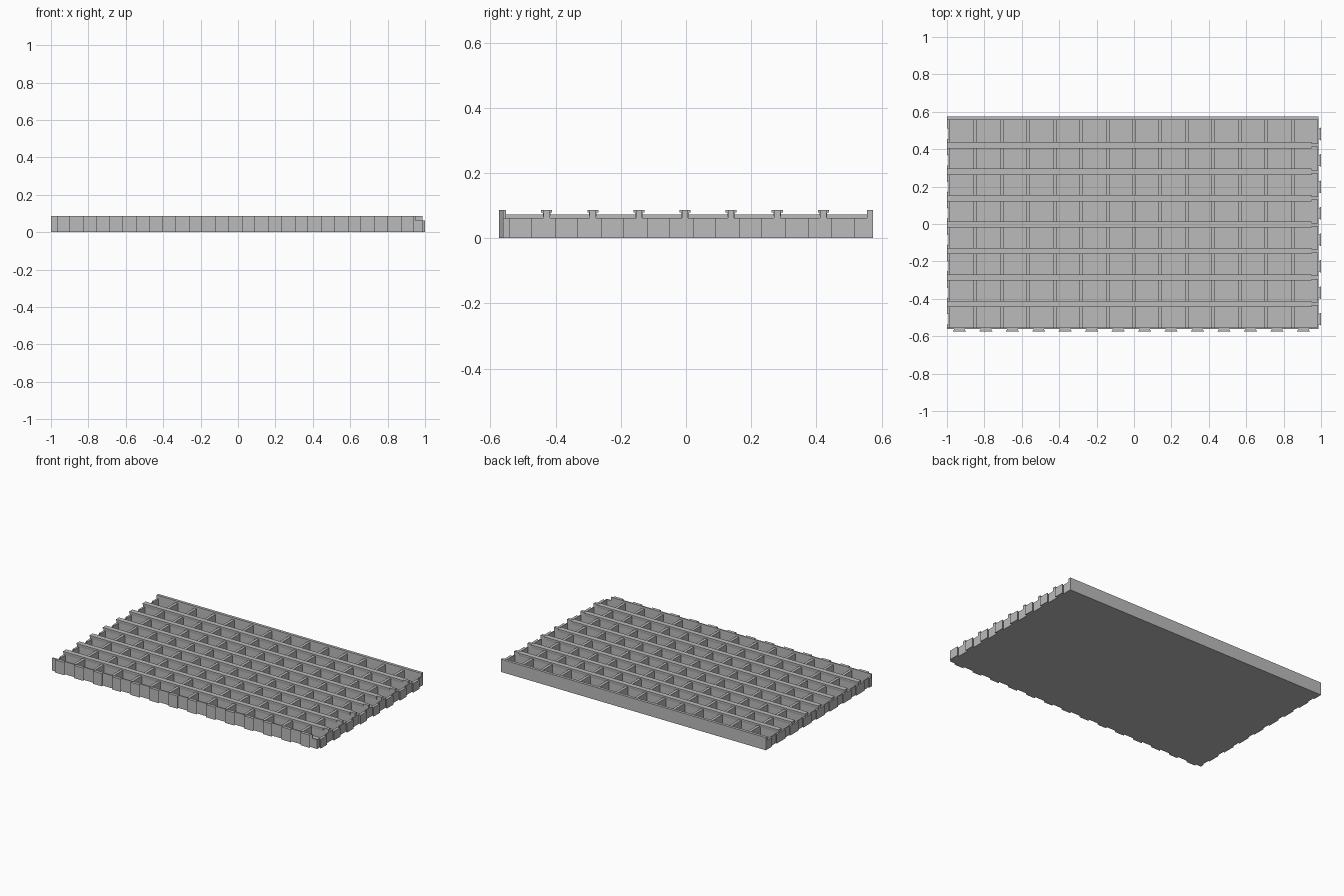
import bpy
import bmesh

if "Cube" in bpy.data.objects:
    bpy.data.objects.remove(bpy.data.objects["Cube"])

PITCH = 0.1415
X0, X1 = -0.988, 0.986      # cell area limits in x
Y0, Y1 = -0.561, 0.574      # front face and back face
FLOOR, LOW, MID, TOP = 0.012, 0.062, 0.073, 0.086
COLS, ROWS = 14, 8

grey = bpy.data.materials.new("plain grey")
grey.diffuse_color = (0.5, 0.5, 0.5, 1)
grey.use_nodes = True
grey.node_tree.nodes["Principled BSDF"].inputs["Base Color"].default_value = grey.diffuse_color


def prism(bm, pts, axis, a, b):
    """Extrude a closed 2D profile along x or z from a to b."""
    def place(p, t):
        return (t, p[0], p[1]) if axis == "x" else (p[0], p[1], t)
    lo = [bm.verts.new(place(p, a)) for p in pts]
    hi = [bm.verts.new(place(p, b)) for p in pts]
    bm.faces.new(lo[::-1])
    bm.faces.new(hi)
    n = len(pts)
    for i in range(n):
        j = (i + 1) % n
        bm.faces.new((lo[i], lo[j], hi[j], hi[i]))


def box(bm, x0, x1, y0, y1, z0, z1):
    prism(bm, [(x0, y0), (x1, y0), (x1, y1), (x0, y1)], "z", z0, z1)


def finish(bm, name):
    bmesh.ops.recalc_face_normals(bm, faces=bm.faces)
    mesh = bpy.data.meshes.new(name)
    bm.to_mesh(mesh)
    bm.free()
    mesh.materials.append(grey)
    obj = bpy.data.objects.new(name, mesh)
    bpy.context.collection.objects.link(obj)


# Floor plate
bm = bmesh.new()
box(bm, X0, X1, Y0, Y1, 0, FLOOR)
finish(bm, "floor")

# Thick plain back wall
bm = bmesh.new()
box(bm, -1, X1, 0.555, Y1, 0, TOP)
finish(bm, "back_wall")

# Thin front wall, stepped down at its right end
bm = bmesh.new()
box(bm, -1, 0.95, Y0, -0.553, 0, TOP)
box(bm, 0.95, X1, Y0, -0.553, 0, LOW)
finish(bm, "front_wall")

# Low thin side walls
bm = bmesh.new()
box(bm, X1 - 0.005, X1, Y0, 0.556, 0, LOW)
finish(bm, "right_wall")
bm = bmesh.new()
box(bm, X0 - 0.003, X0 + 0.002, Y0, 0.556, 0, LOW)
finish(bm, "left_wall")

# Low cross ribs
bm = bmesh.new()
for i in range(1, COLS):
    x = (i - COLS / 2) * PITCH
    box(bm, x - 0.0095, x + 0.0095, -0.554, 0.556, FLOOR - 0.002, MID)
finish(bm, "cross_ribs")

# Tall long ribs with a flared cap that stops short of the right end
bm = bmesh.new()
cap = [(-0.010, 0.062), (0.010, 0.062), (0.012, 0.078), (0.017, 0.079),
       (0.017, TOP), (-0.017, TOP), (-0.017, 0.079), (-0.012, 0.078)]
for j in range(1, ROWS):
    y = (j - ROWS / 2) * PITCH - 0.003
    box(bm, -0.99, X1 - 0.001, y - 0.0095, y + 0.0095, FLOOR - 0.002, LOW)
    prism(bm, [(y + p, z) for p, z in cap], "x", -1, 0.95)
    box(bm, 0.95, X1, y - 0.0095, y + 0.0095, LOW, TOP)
finish(bm, "long_ribs")

# Dovetail tabs on the right, matching sockets on the left
tabs, sockets = bmesh.new(), bmesh.new()
centres = [(j - (ROWS - 1) / 2) * PITCH - 0.0135 for j in range(ROWS)]
for y in centres:
    prism(tabs, [(X1 - 0.002, y - 0.025), (1, y - 0.035),
                 (1, y + 0.035), (X1 - 0.002, y + 0.025)], "z", 0, LOW)
for a, b in zip(centres[:-1], centres[1:]):
    prism(sockets, [(-1, a + 0.025), (X0, a + 0.035),
                    (X0, b - 0.035), (-1, b - 0.025)], "z", 0, LOW)
box(sockets, -1, X0, Y0, centres[0] - 0.028, 0, LOW)
box(sockets, -1, X0, centres[-1] + 0.028, 0.556, 0, LOW)
finish(tabs, "right_tabs")
finish(sockets, "left_socket_blocks")

# Dovetail tabs on the front
bm = bmesh.new()
for i in range(COLS):
    x = (i - (COLS - 1) / 2) * PITCH - 0.014
    prism(bm, [(x - 0.025, Y0 + 0.002), (x - 0.035, -0.574),
               (x + 0.035, -0.574), (x + 0.025, Y0 + 0.002)], "z", 0, TOP)
finish(bm, "front_tabs")
